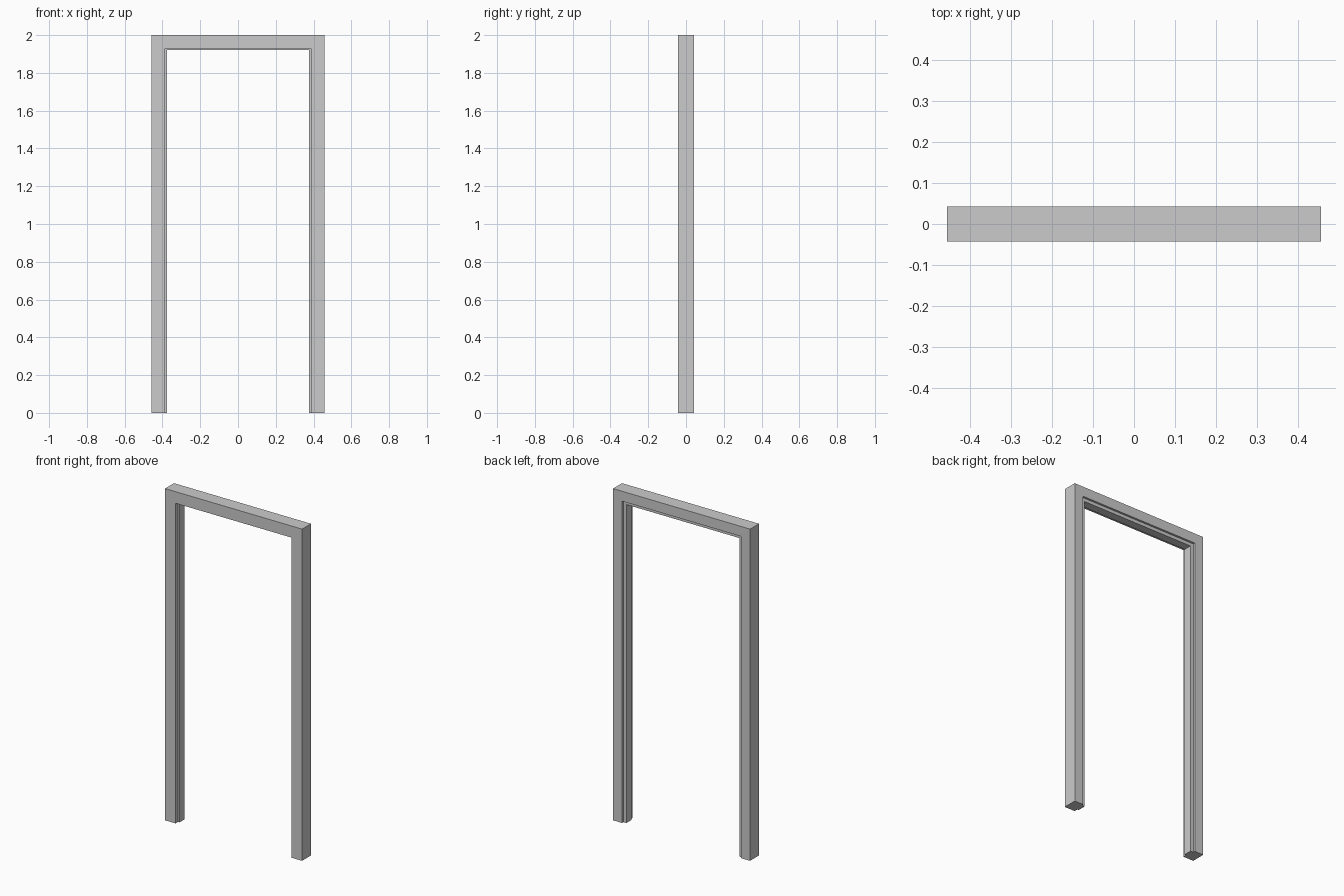
import bpy, bmesh

if "Cube" in bpy.data.objects:
    bpy.data.objects.remove(bpy.data.objects["Cube"])

W, H, Y = 0.457, 2.0, 0.0425

# moulded cross-section: (distance in from the outer edge, y)
profile = [(0, -Y), (0.07, -Y), (0.07, -0.02), (0.08, -0.02),
           (0.08, 0.03), (0.06, 0.03), (0.06, Y), (0, Y)]

# mitred sweep: left foot, left corner, right corner, right foot
stations = [lambda d, y: (-W + d, y, 0), lambda d, y: (-W + d, y, H - d),
            lambda d, y: (W - d, y, H - d), lambda d, y: (W - d, y, 0)]

bm = bmesh.new()
rings = [[bm.verts.new(s(d, y)) for d, y in profile] for s in stations]
n = len(profile)
for a, b in zip(rings, rings[1:]):
    for i in range(n):
        j = (i + 1) % n
        bm.faces.new((a[i], a[j], b[j], b[i]))

# closed feet
bm.faces.new(rings[0])
bm.faces.new(rings[-1])
bmesh.ops.recalc_face_normals(bm, faces=bm.faces)

mesh = bpy.data.meshes.new("door_frame")
bm.to_mesh(mesh)
bm.free()
bpy.context.collection.objects.link(bpy.data.objects.new("door_frame", mesh))
